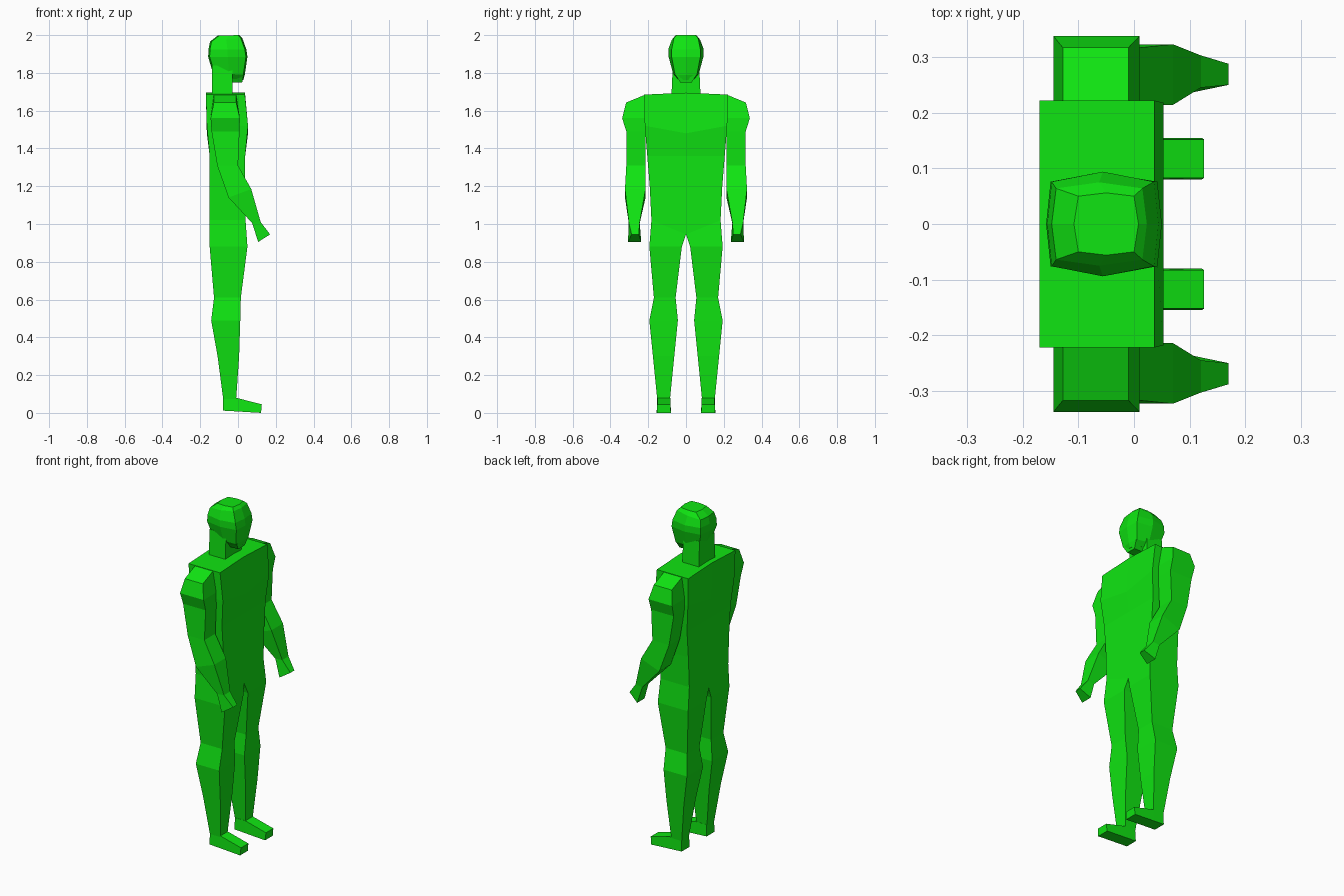
import bpy, bmesh

green = bpy.data.materials.new("bright green")
green.diffuse_color = (0.005, 0.78, 0.006, 1)


def loft(name, rings, side=1):
    """Skin a closed body through rings of points; side=-1 mirrors across y."""
    bm = bmesh.new()
    vs = [[bm.verts.new((x, y * side, z)) for x, y, z in r] for r in rings]
    n = len(rings[0])
    for a, b in zip(vs, vs[1:]):
        for i in range(n):
            j = (i + 1) % n
            bm.faces.new((a[i], a[j], b[j], b[i]))
    bm.faces.new(vs[0])
    bm.faces.new(vs[-1])
    bmesh.ops.recalc_face_normals(bm, faces=bm.faces)
    me = bpy.data.meshes.new(name)
    bm.to_mesh(me)
    bm.free()
    me.materials.append(green)
    ob = bpy.data.objects.new(name, me)
    bpy.context.collection.objects.link(ob)


def limb_ring(xb, zb, xf, zf, y0, y1, drop=0):
    """Four-sided section: back and front edges, inner y0, outer y1 lowered by drop."""
    return [(xb, y0, zb), (xf, y0, zf), (xf, y1, zf - drop), (xb, y1, zb - drop)]


def torso_ring(xb, xf, w, z, zc):
    """Six-sided section with a centre line at height zc."""
    return [(xb, -w, z), (xb, 0, zc), (xb, w, z), (xf, w, z), (xf, 0, zc), (xf, -w, z)]


def head_ring(xb, xf, w, wm, z, dz=0):
    """Eight-sided section, bulging at the sides, back and front; dz lifts the front."""
    xm, zm = (xb + xf) / 2, z + dz / 2
    return [(xb, -w, z), (xb - .008, 0, z), (xb, w, z), (xm, wm, zm),
            (xf, w, z + dz), (xf + .008, 0, z + dz), (xf, -w, z + dz), (xm, -wm, zm)]


# Torso, with the lower edge pointing down at the crotch
loft("torso", [torso_ring(*r) for r in (
    (-.17, .037, .222, 1.685, 1.695),
    (-.165, .053, .218, 1.52, 1.48),
    (-.15, .038, .205, 1.36, 1.36),
    (-.15, .038, .192, 1.2, 1.2),
    (-.15, .04, .183, 1.02, .945))])

# Neck and head
loft("neck", [limb_ring(-.138, 1.68, -.03, 1.68, -.077, .077),
              limb_ring(-.138, 1.84, -.03, 1.84, -.07, .07)])
loft("head", [head_ring(*r) for r in (
    (-.075, .02, .035, .045, 1.775, -.012),
    (-.125, .028, .058, .068, 1.80, -.01),
    (-.15, .042, .076, .092, 1.885, 0),
    (-.148, .036, .076, .094, 1.925, 0),
    (-.14, .015, .064, .075, 1.966, .018),
    (-.10, .0, .05, .056, 1.997, .003))])
loft("chin", [limb_ring(-.035, 1.748, .022, 1.748, -.03, .03),
              limb_ring(-.04, 1.79, .03, 1.79, -.055, .055)])

for side, tag in ((1, "left"), (-1, "right")):
    # Arm from shoulder to hand, bent forward at the elbow
    loft(tag + "_arm", [limb_ring(*r) for r in (
        (-.128, 1.685, -.01, 1.685, .215, .317, .042),
        (-.145, 1.56, .01, 1.56, .212, .338),
        (-.14, 1.49, .008, 1.49, .214, .316),
        (-.11, 1.31, .0, 1.31, .214, .316),
        (-.05, 1.14, .07, 1.185, .214, .323),
        (.075, 1.005, .12, 1.01, .245, .303))], side)
    loft(tag + "_hand", [
        limb_ring(.075, 1.005, .12, 1.01, .245, .303),
        [(.107, .237, .905), (.17, .25, .945), (.17, .288, .945), (.107, .307, .905)]], side)
    # Leg from hip to ankle
    loft(tag + "_leg", [
        [(-.15, 0, .945), (.04, 0, .945), (.04, .183, 1.02), (-.15, .183, 1.02)]] +
        [limb_ring(xb, z, xf, z, y0, y1) for xb, xf, y0, y1, z in (
            (-.15, .05, .022, .194, .88),
            (-.127, .015, .055, .17, .61),
            (-.142, .012, .043, .194, .49),
            (-.108, .006, .062, .175, .30),
            (-.078, -.01, .085, .152, .07))], side)
    # Foot, tapering in height to the toe
    loft(tag + "_foot", [
        [(-.08, .08, .012), (-.08, .155, .012), (-.078, .152, .08), (-.078, .083, .08)],
        [(-.01, .08, .008), (-.01, .155, .008), (-.01, .152, .08), (-.01, .083, .08)],
        [(.122, .08, 0), (.122, .155, 0), (.126, .152, .045), (.126, .083, .045)]], side)
